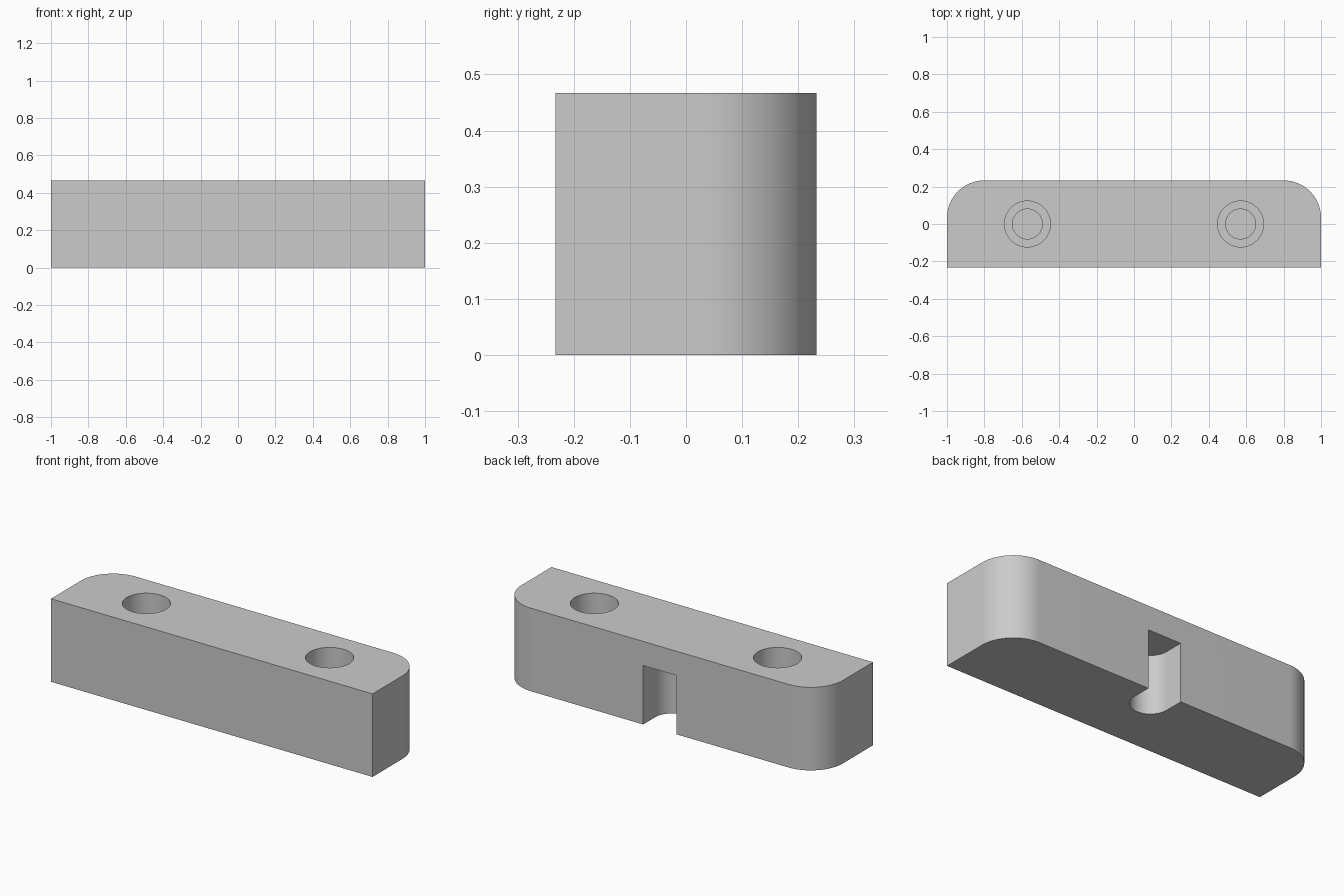
import bpy, bmesh, math

cube = bpy.data.objects.get("Cube")
if cube:
    bpy.data.objects.remove(cube, do_unlink=True)

grey = bpy.data.materials.new("light grey")
grey.use_nodes = True
colour = (0.6, 0.6, 0.6, 1)
grey.diffuse_color = colour
grey.node_tree.nodes["Principled BSDF"].inputs["Base Color"].default_value = colour


def arc(cx, cy, radius, start, end, steps):
    """Points along an arc, angles in degrees."""
    angles = [math.radians(start + (end - start) * i / steps) for i in range(steps + 1)]
    return [(cx + radius * math.cos(a), cy + radius * math.sin(a)) for a in angles]


def prism(name, outline, bottom, top):
    """Upright solid from a counter-clockwise outline."""
    bm = bmesh.new()
    base = bm.faces.new([bm.verts.new((x, y, bottom)) for x, y in outline])
    grown = bmesh.ops.extrude_face_region(bm, geom=[base])
    moved = [v for v in grown["geom"] if isinstance(v, bmesh.types.BMVert)]
    bmesh.ops.translate(bm, verts=moved, vec=(0, 0, top - bottom))
    bmesh.ops.recalc_face_normals(bm, faces=bm.faces)
    mesh = bpy.data.meshes.new(name)
    bm.to_mesh(mesh)
    bm.free()
    mesh.materials.append(grey)
    obj = bpy.data.objects.new(name, mesh)
    bpy.context.collection.objects.link(obj)
    return obj


def cut(target, cutter):
    """Subtract the cutter and remove it."""
    cutter.hide_render = True
    mod = target.modifiers.new(cutter.name, "BOOLEAN")
    mod.operation = "DIFFERENCE"
    mod.solver = "EXACT"
    mod.object = cutter
    bpy.context.view_layer.objects.active = target
    bpy.ops.object.modifier_apply(modifier=mod.name)
    bpy.data.objects.remove(cutter, do_unlink=True)


half_depth, height, corner = 0.233, 0.467, 0.2

# Bar with rounded back corners
outline = [(-1, -half_depth), (1, -half_depth)]
outline += arc(1 - corner, half_depth - corner, corner, 0, 90, 20)
outline += arc(corner - 1, half_depth - corner, corner, 90, 180, 20)
body = prism("mounting_bar", outline, 0, height)

# Round-ended slot, open at the back and bottom
slot = arc(0, 0.125, 0.103, 180, 360, 32) + [(0.103, 0.4), (-0.103, 0.4)]
cut(body, prism("slot_cutter", slot, -0.1, 0.331))

# Stepped blind screw holes from the top
for x in (-0.57, 0.57):
    for radius, floor in ((0.123, 0.2), (0.08, 0.05)):
        circle = arc(x, 0, radius, 0, 360, 48)[:-1]
        cut(body, prism("hole_cutter", circle, floor, height + 0.1))

# Smooth curved walls, sharp edges kept
bpy.ops.object.select_all(action="DESELECT")
body.select_set(True)
bpy.context.view_layer.objects.active = body
bpy.ops.object.shade_smooth_by_angle(angle=math.radians(30))
